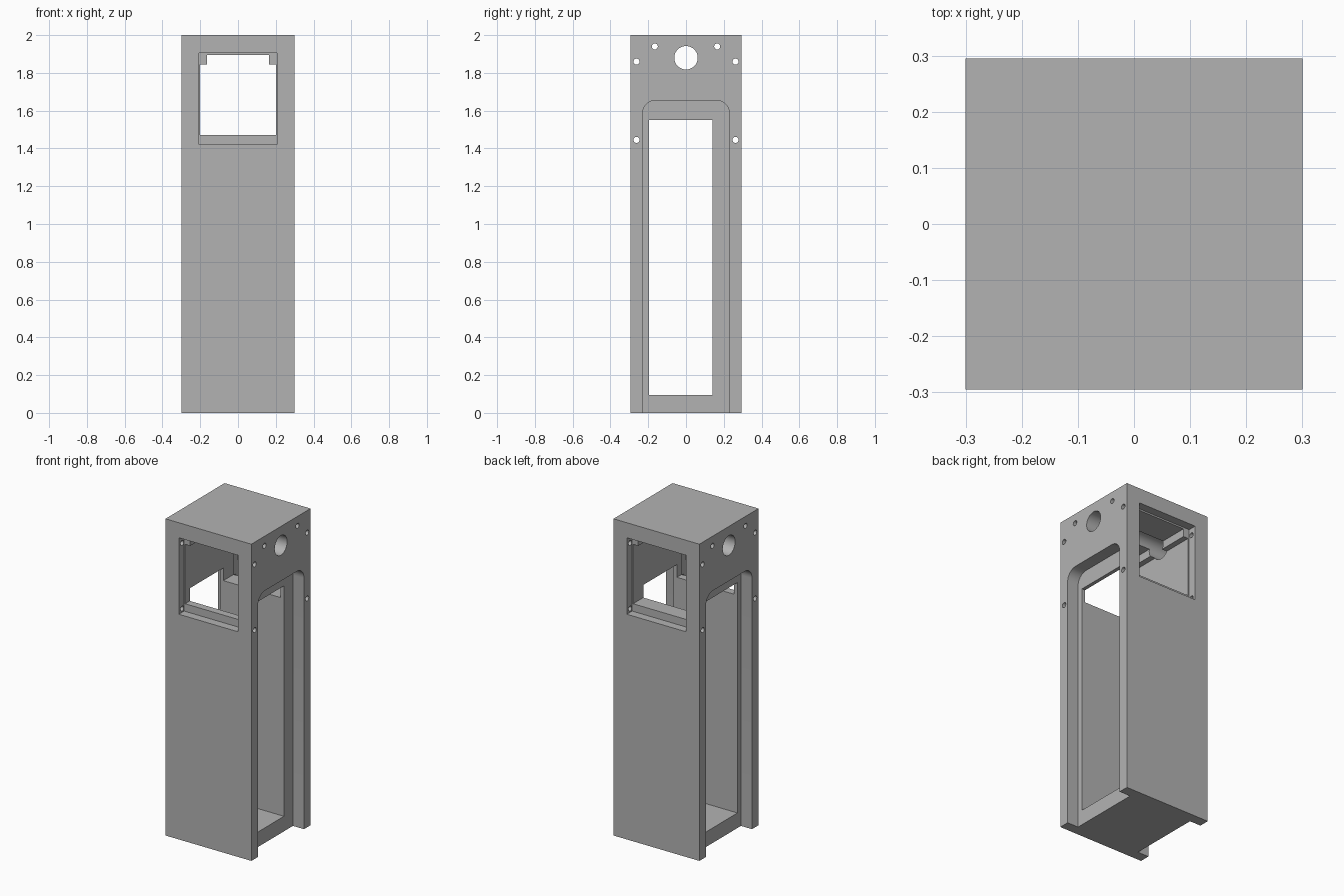
import bpy
import math
from mathutils import Vector

default = bpy.data.objects.get("Cube")
if default:
    bpy.data.objects.remove(default, do_unlink=True)

HALF_X, HALF_Y, HEIGHT = 0.3, 0.295, 2.0

grey = bpy.data.materials.new("plain grey")
grey.use_nodes = True
GREY = (0.45, 0.45, 0.45, 1)
grey.diffuse_color = GREY
grey.node_tree.nodes["Principled BSDF"].inputs["Base Color"].default_value = GREY


def prism(name, outline, axis, start, end):
    """Extrude an outline along x (points are y, z) or along y (points are x, z)."""
    def place(a, b, t):
        return (t, a, b) if axis == "x" else (a, t, b)
    n = len(outline)
    verts = [place(a, b, t) for t in (start, end) for a, b in outline]
    faces = [tuple(range(n))[::-1], tuple(range(n, 2 * n))]
    faces += [(i, (i + 1) % n, n + (i + 1) % n, n + i) for i in range(n)]
    if axis == "y":
        faces = [f[::-1] for f in faces]
    mesh = bpy.data.meshes.new(name)
    mesh.from_pydata(verts, [], faces)
    mesh.materials.append(grey)
    obj = bpy.data.objects.new(name, mesh)
    bpy.context.collection.objects.link(obj)
    return obj


def rect(a0, a1, b0, b1):
    return [(a0, b0), (a1, b0), (a1, b1), (a0, b1)]


def arc(cx, cy, r, start, end, steps):
    angles = [math.radians(start + (end - start) * i / steps) for i in range(steps + 1)]
    return [(cx + r * math.cos(a), cy + r * math.sin(a)) for a in angles]


def cut(target, cutter):
    mod = target.modifiers.new("cut", "BOOLEAN")
    mod.operation = "DIFFERENCE"
    mod.solver = "EXACT"
    mod.object = cutter
    bpy.context.view_layer.objects.active = target
    bpy.ops.object.modifier_apply(modifier=mod.name)
    bpy.data.objects.remove(cutter, do_unlink=True)


# Solid tower
tower = prism("tower_body", rect(-HALF_X, HALF_X, 0, HEIGHT), "y", -HALF_Y, HALF_Y)

# Arched recess on each side, open at the bottom
arch = [(-0.23, -0.1), (0.23, -0.1)]
arch += arc(0.16, 1.585, 0.07, 0, 90, 8) + arc(-0.16, 1.585, 0.07, 90, 180, 8)
cut(tower, prism("recess_cutter", arch, "x", 0.223, 0.4))
cut(tower, prism("recess_cutter", arch, "x", -0.4, -0.223))

# Tall inner shaft, open through both sides
cut(tower, prism("shaft_cutter", rect(-0.195, 0.14, 0.095, 1.55), "x", -0.5, 0.5))

# Window tunnel from front to back, leaving a rail along each upper corner
tunnel = [(-0.2, 1.47), (0.2, 1.47), (0.2, 1.845), (0.165, 1.845),
          (0.165, 1.895), (-0.165, 1.895), (-0.165, 1.845), (-0.2, 1.845)]
cut(tower, prism("tunnel_cutter", tunnel, "y", -0.5, 0.5))

# Shallow rebate around the front and back windows
rebate = rect(-0.207, 0.207, 1.422, 1.905)
for y0, y1 in ((-0.4, -0.242), (0.242, 0.4)):
    cut(tower, prism("rebate_cutter", rebate, "y", y0, y1))

# Large cable hole and small screw holes through the sides
holes = [(0, 1.88, 0.062, 32)]
for side in (-1, 1):
    holes += [(side * y, z, 0.016, 16) for y, z in ((0.262, 1.86), (0.262, 1.445), (0.165, 1.94))]
for y, z, r, steps in holes:
    cut(tower, prism("hole_cutter", arc(y, z, r, 0, 360, steps)[:-1], "x", -0.5, 0.5))

# Smooth the round holes and keep the edges sharp
bpy.ops.object.select_all(action="DESELECT")
tower.select_set(True)
bpy.context.view_layer.objects.active = tower
bpy.ops.object.shade_smooth_by_angle(angle=math.radians(30))
